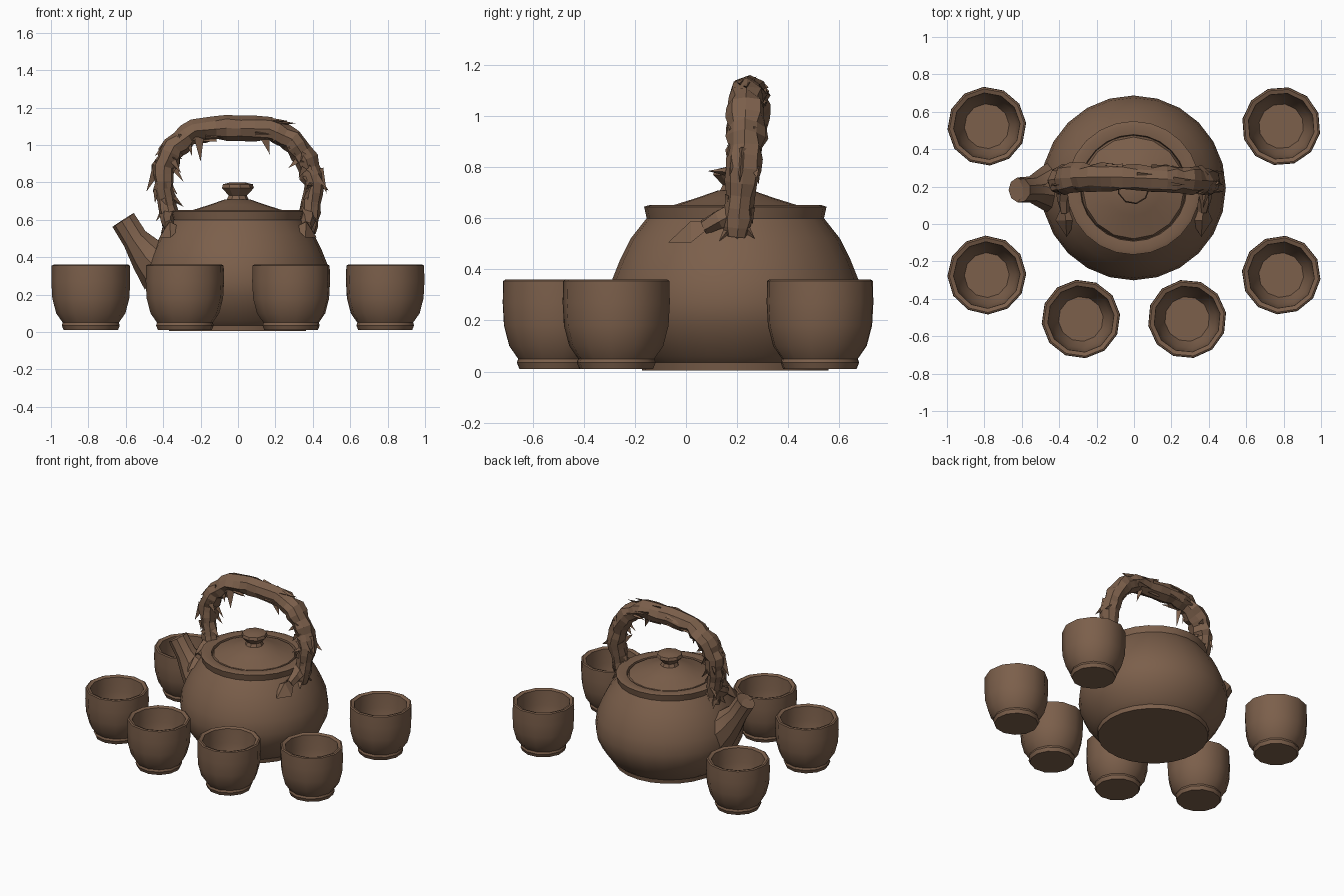
import bpy, bmesh, math, random
from mathutils import Vector

random.seed(4)
if "Cube" in bpy.data.objects:
    bpy.data.objects.remove(bpy.data.objects["Cube"])

clay = bpy.data.materials.new("brown clay")
clay.use_nodes = True
colour = (0.2, 0.115, 0.07, 1)
clay.diffuse_color = colour
clay.node_tree.nodes["Principled BSDF"].inputs["Base Color"].default_value = colour


def finish(name, bm, angle):
    """Turn a bmesh into a shaded clay object."""
    bmesh.ops.remove_doubles(bm, verts=bm.verts, dist=0.0005)
    bmesh.ops.recalc_face_normals(bm, faces=bm.faces)
    mesh = bpy.data.meshes.new(name)
    bm.to_mesh(mesh)
    bm.free()
    mesh.materials.append(clay)
    obj = bpy.data.objects.new(name, mesh)
    bpy.context.collection.objects.link(obj)
    bpy.ops.object.select_all(action="DESELECT")
    obj.select_set(True)
    bpy.context.view_layer.objects.active = obj
    if angle:
        bpy.ops.object.shade_smooth_by_angle(angle=math.radians(angle))
    return obj


def bridge(bm, rings):
    """Join successive rings of vertices with quads."""
    for a, b in zip(rings, rings[1:]):
        for i in range(len(a)):
            j = (i + 1) % len(a)
            bm.faces.new((a[i], a[j], b[j], b[i]))


def lathe(name, profile, centre, sides, angle, turn=0):
    """Spin (radius, height) points; both ends are closed with flat caps."""
    bm = bmesh.new()
    rings = []
    for r, z in profile:
        steps = [turn + math.tau * i / sides for i in range(sides)]
        rings.append([bm.verts.new((centre[0] + r * math.cos(t),
                                    centre[1] + r * math.sin(t), z)) for t in steps])
    bridge(bm, rings)
    bm.faces.new(rings[0])
    bm.faces.new(rings[-1])
    return finish(name, bm, angle)


def tube(name, path, sides, angle, rough=0.0, cap_end=True):
    """Sweep rings along (x, y, z, width, depth) points, optionally roughened."""
    bm = bmesh.new()
    rings = []
    for k, (x, y, z, width, depth) in enumerate(path):
        before, after = path[max(k - 1, 0)], path[min(k + 1, len(path) - 1)]
        along = (Vector(after[:3]) - Vector(before[:3])).normalized()
        side = along.cross(Vector((0, 1, 0))).normalized()
        across = side.cross(along)
        ring = []
        for i in range(sides):
            t = math.tau * i / sides
            grow = 1 + random.uniform(-rough, rough)
            offset = side * math.cos(t) * width + across * math.sin(t) * depth
            ring.append(bm.verts.new(Vector((x, y, z)) + offset * grow))
        rings.append(ring)
    bridge(bm, rings)
    bm.faces.new(rings[0])
    if cap_end:
        bm.faces.new(rings[-1])
    return finish(name, bm, angle)


def shard(bm, root, tip, width):
    """A pointed sliver of bark from root to tip."""
    root, tip = Vector(root), Vector(tip)
    along = (tip - root).normalized()
    side = along.orthogonal().normalized()
    other = along.cross(side)
    base = [bm.verts.new(root + (side * math.cos(t) + other * math.sin(t) * 0.6) * width)
            for t in (0, math.tau / 3, math.tau * 2 / 3)]
    point = bm.verts.new(tip)
    bm.faces.new(base)
    for i in range(3):
        bm.faces.new((base[i], base[(i + 1) % 3], point))


# Teapot body with rolled collar
pot = (-0.003, 0.193)
lathe("teapot_body", [(0.365, 0.005), (0.37, 0.035), (0.40, 0.06), (0.45, 0.13),
                      (0.483, 0.2), (0.494, 0.27), (0.482, 0.36), (0.45, 0.44),
                      (0.41, 0.52), (0.347, 0.6), (0.357, 0.645), (0.335, 0.652),
                      (0.285, 0.645), (0.28, 0.615)], pot, 24, 35)

# Lid and knob
lathe("lid", [(0.285, 0.612), (0.272, 0.642), (0.24, 0.652), (0.15, 0.68),
              (0.07, 0.708)], pot, 16, 20)
lathe("lid_knob", [(0.065, 0.70), (0.05, 0.73), (0.088, 0.77), (0.082, 0.79),
                   (0.04, 0.80)], pot, 9, 20)

# Spout with a slanted, hollow mouth
tube("spout", [(-0.40, 0.195, 0.34, 0.15, 0.16), (-0.48, 0.19, 0.41, 0.105, 0.115),
               (-0.55, 0.185, 0.5, 0.072, 0.07), (-0.612, 0.182, 0.6, 0.07, 0.068),
               (-0.605, 0.182, 0.585, 0.05, 0.05), (-0.55, 0.185, 0.52, 0.03, 0.03)],
     9, 25)

# Gnarled branch handle, resampled from a few guide points
guide = [(-0.36, 0.2, 0.53, 0.045), (-0.365, 0.21, 0.62, 0.047), (-0.395, 0.225, 0.76, 0.053),
         (-0.395, 0.235, 0.88, 0.062), (-0.345, 0.245, 0.99, 0.064), (-0.23, 0.25, 1.075, 0.06),
         (-0.06, 0.25, 1.09, 0.063), (0.17, 0.24, 1.085, 0.06), (0.29, 0.235, 1.03, 0.062),
         (0.365, 0.23, 0.92, 0.062), (0.405, 0.225, 0.79, 0.055), (0.39, 0.21, 0.64, 0.048),
         (0.375, 0.2, 0.53, 0.045)]
path = []
for a, b in zip(guide, guide[1:]):
    for step in range(3):
        x, y, z, r = Vector(a).lerp(Vector(b), step / 3)
        path.append((x, y, z, r, r * 1.18))
path.append((*guide[-1], guide[-1][3]))
tube("branch_handle", path, 8, 0, rough=0.16)

# Peeling bark slivers along the handle
bm = bmesh.new()
for x, y, z, r, depth in path[3:-3]:
    for _ in range(2):
        t = random.uniform(0, math.tau)
        out = Vector((math.cos(t) * r, math.sin(t) * depth, 0)) * 0.85
        slide = Vector((random.uniform(-0.06, 0.06), 0, random.uniform(-0.08, -0.03)))
        if abs(x) < 0.25:
            out = Vector((0, math.cos(t) * depth, math.sin(t) * r)) * 0.85
            slide = Vector((random.choice((-0.1, 0.1)), 0, -0.01))
        root = Vector((x, y, z)) + out
        shard(bm, root, root + slide + out * 0.15, 0.022)
for root, tip in [((-0.43, 0.22, 0.88), (-0.49, 0.2, 0.75)),
                  ((0.43, 0.22, 0.87), (0.475, 0.21, 0.74)),
                  ((-0.21, 0.22, 1.04), (-0.2, 0.2, 0.91)),
                  ((0.14, 0.24, 1.05), (0.17, 0.23, 0.95)),
                  ((0.39, 0.2, 0.78), (0.37, 0.085, 0.785))]:
    shard(bm, root, tip, 0.038)
finish("bark_slivers", bm, 0)

# Roots and leaves where the handle meets the pot
for side, label in ((-1, "right"), (1, "left")):
    tube(label + "_handle_root", [(side * 0.37, 0.22, 0.63, 0.05, 0.05),
                                  (side * 0.375, 0.13, 0.59, 0.04, 0.04),
                                  (side * 0.365, 0.07, 0.565, 0.03, 0.035)], 6, 0, rough=0.15)
    bm = bmesh.new()
    tip = Vector((side * 0.36, -0.07, 0.505))
    stem = Vector((side * 0.375, 0.12, 0.585))
    mid = [Vector((side * (0.365 + dx), 0.02, 0.54 + dz))
           for dx, dz in ((-0.06, 0.02), (0.0, 0.05), (0.055, -0.035), (0.0, -0.03))]
    ring = [bm.verts.new(p) for p in mid]
    ends = [bm.verts.new(tip), bm.verts.new(stem)]
    for i in range(4):
        for end in ends:
            bm.faces.new((ring[i], ring[(i + 1) % 4], end))
    finish(label + "_leaf", bm, 0)
    bm = bmesh.new()
    for dy, dz in ((0.27, 0.52), (0.2, 0.49), (0.13, 0.51)):
        shard(bm, (side * 0.37, 0.2, 0.6), (side * 0.41, dy, dz), 0.045)
    finish(label + "_root_tips", bm, 0)

# Six matching cups with hollow insides
cup = [(0.145, 0.01), (0.155, 0.035), (0.15, 0.05), (0.185, 0.1), (0.206, 0.18),
       (0.211, 0.27), (0.209, 0.355), (0.2, 0.36), (0.178, 0.352), (0.172, 0.25),
       (0.157, 0.15), (0.12, 0.075)]
places = {"back": (0.787, 0.523), "middle": (0.787, -0.273), "front": (0.284, -0.508)}
for row, (x, y) in places.items():
    for side, label in ((-1, "right"), (1, "left")):
        lathe(f"{row}_{label}_cup", cup, (side * x, y), 12, 32, random.uniform(0, 0.5))
